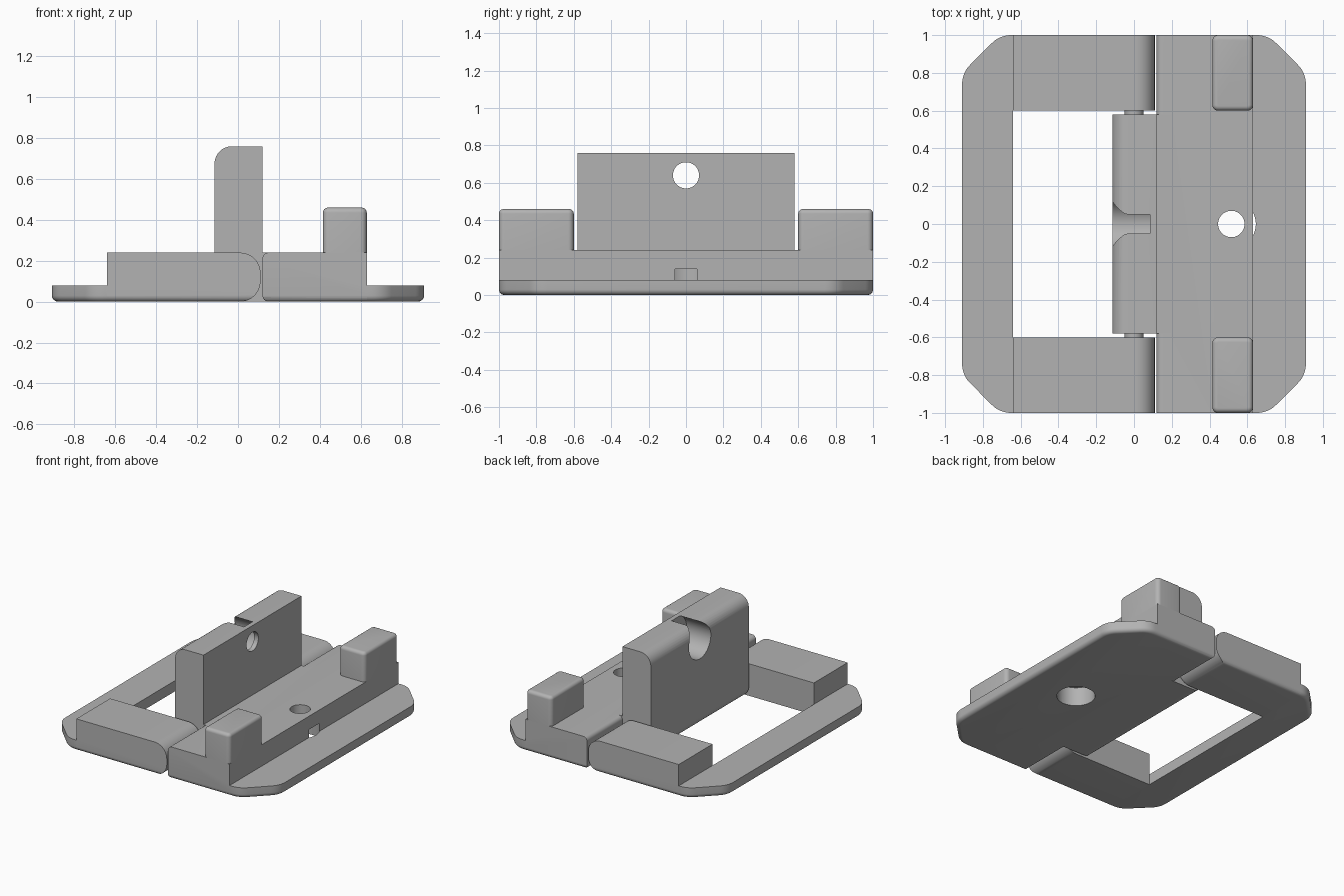
import bpy, bmesh, math
from mathutils import Vector, Matrix

if "Cube" in bpy.data.objects:
    bpy.data.objects.remove(bpy.data.objects["Cube"])

mat = bpy.data.materials.new("plain_grey")
mat.diffuse_color = (0.45, 0.45, 0.45, 1)
mat.use_nodes = True
mat.node_tree.nodes["Principled BSDF"].inputs["Base Color"].default_value = mat.diffuse_color
PLACE = {'x': lambda a, b, t: (t, a, b),
         'y': lambda a, b, t: (a, t, b),
         'z': lambda a, b, t: (a, b, t)}


def rounded(corners, n=6):
    """Corners are (a, b) or (a, b, radius); radii become arcs."""
    out = []
    for i, c in enumerate(corners):
        p = Vector(c[:2])
        if len(c) < 3:
            out.append(p)
            continue
        u = (Vector(corners[i - 1][:2]) - p).normalized()
        v = (Vector(corners[(i + 1) % len(corners)][:2]) - p).normalized()
        half = u.angle(v) / 2
        d = c[2] / math.tan(half)
        mid = p + (u + v).normalized() * c[2] / math.sin(half)
        s, e = p + u * d - mid, p + v * d - mid
        sweep = math.atan2(s.x * e.y - s.y * e.x, s.dot(e))
        for k in range(n + 1):
            out.append(mid + Matrix.Rotation(sweep * k / n, 2) @ s)
    return out


def circle(a, b, r, n=48):
    return [Vector((a + r * math.cos(2 * math.pi * k / n),
                    b + r * math.sin(2 * math.pi * k / n))) for k in range(n)]


def prism(name, pts, axis, lo, hi, bevel=0, rule=None):
    bm = bmesh.new()
    ends = [[bm.verts.new(PLACE[axis](p[0], p[1], t)) for p in pts] for t in (lo, hi)]
    n = len(pts)
    for ring in ends:
        bm.faces.new(ring)
    for i in range(n):
        j = (i + 1) % n
        bm.faces.new((ends[0][i], ends[0][j], ends[1][j], ends[1][i]))
    bmesh.ops.recalc_face_normals(bm, faces=bm.faces[:])
    if bevel:
        edges = [e for e in bm.edges if rule(e.verts[0].co, e.verts[1].co)]
        bmesh.ops.bevel(bm, geom=edges, offset=bevel, segments=6, profile=0.5,
                        affect='EDGES')
        bmesh.ops.recalc_face_normals(bm, faces=bm.faces[:])
    me = bpy.data.meshes.new(name)
    bm.to_mesh(me)
    bm.free()
    me.materials.append(mat)
    ob = bpy.data.objects.new(name, me)
    bpy.context.collection.objects.link(ob)
    return ob


def combine(ob, other, op):
    m = ob.modifiers.new(op.lower(), 'BOOLEAN')
    m.operation, m.solver, m.object = op, 'EXACT', other
    bpy.context.view_layer.objects.active = ob
    bpy.ops.object.modifier_apply(modifier=m.name)
    bpy.data.objects.remove(other)


def trim(ob):
    """Cut to the overall depth, with rounded lower long edges."""
    pts = rounded([(-1, 0, .03), (1, 0, .03), (1, .6), (-1, .6)])
    combine(ob, prism("trimmer", pts, 'x', -2, 2), 'INTERSECT')


def flange(name, side, inner):
    pts = rounded([(side * inner, -1), (side * .71, -1, .14), (side * .91, -.8, .14),
                   (side * .91, .8, .14), (side * .71, 1, .14), (side * inner, 1)])
    rule = lambda a, b: max(a.z, b.z) < 1e-4 and max(abs(a.x), abs(b.x)) > inner + 1e-3
    return prism(name, pts, 'z', 0, .08, .03, rule)


# Left leaf: thin flange with two round-ended arms
left = flange("left_leaf", -1, .64)
for s in (-1, 1):
    pts = rounded([(-.64, 0), (.11, 0, .1), (.11, .24, .1), (-.64, .24)], 10)
    arm = prism("arm", pts, 'y', *sorted((s * .6, s * 1.1)))
    trim(arm)
    combine(left, arm, 'UNION')

# Right leaf: slab, upright wall, flange and two posts
right = prism("right_leaf", rounded([(.12, 0, .03), (.63, 0), (.63, .24), (.12, .24, .03)]),
              'y', -1.1, 1.1)
trim(right)
wall = prism("wall", rounded([(-.115, 0, .08), (.2, 0), (.2, .24), (.12, .24),
                              (.12, .76), (-.115, .76, .085)], 8), 'y', -.58, .58)
combine(right, wall, 'UNION')
combine(right, flange("right_flange", 1, .63), 'UNION')
for s in (-1, 1):
    y0, y1 = sorted((s * .6, s))
    pts = rounded([(.415, y0, .03), (.63, y0, .03), (.63, y1, .03), (.415, y1, .03)])
    post = prism("post", pts, 'z', .15, .46, .025, lambda a, b: min(a.z, b.z) > .4599)
    combine(right, post, 'UNION')

# Counterbored screw holes in the slab and in the wall
for pts, axis, lo, hi in ((circle(.515, 0, .07), 'z', -.1, .4),
                          (circle(.515, 0, .13), 'z', -.1, .14),
                          (circle(0, .64, .07), 'x', -.3, .3),
                          (circle(0, .64, .13), 'x', -.3, .085)):
    combine(right, prism("cutter", pts, axis, lo, hi), 'DIFFERENCE')

# Hinge pins bridging the gaps between wall and arms
for s, name in ((-1, "front_pin"), (1, "back_pin")):
    prism(name, circle(0, .12, .05, 32), 'y', *sorted((s * .57, s * .61)))

# Smooth rounded edges, crisp corners
for ob in bpy.context.collection.objects:
    ob.select_set(True)
bpy.context.view_layer.objects.active = right
bpy.ops.object.shade_smooth_by_angle(angle=math.radians(30))
